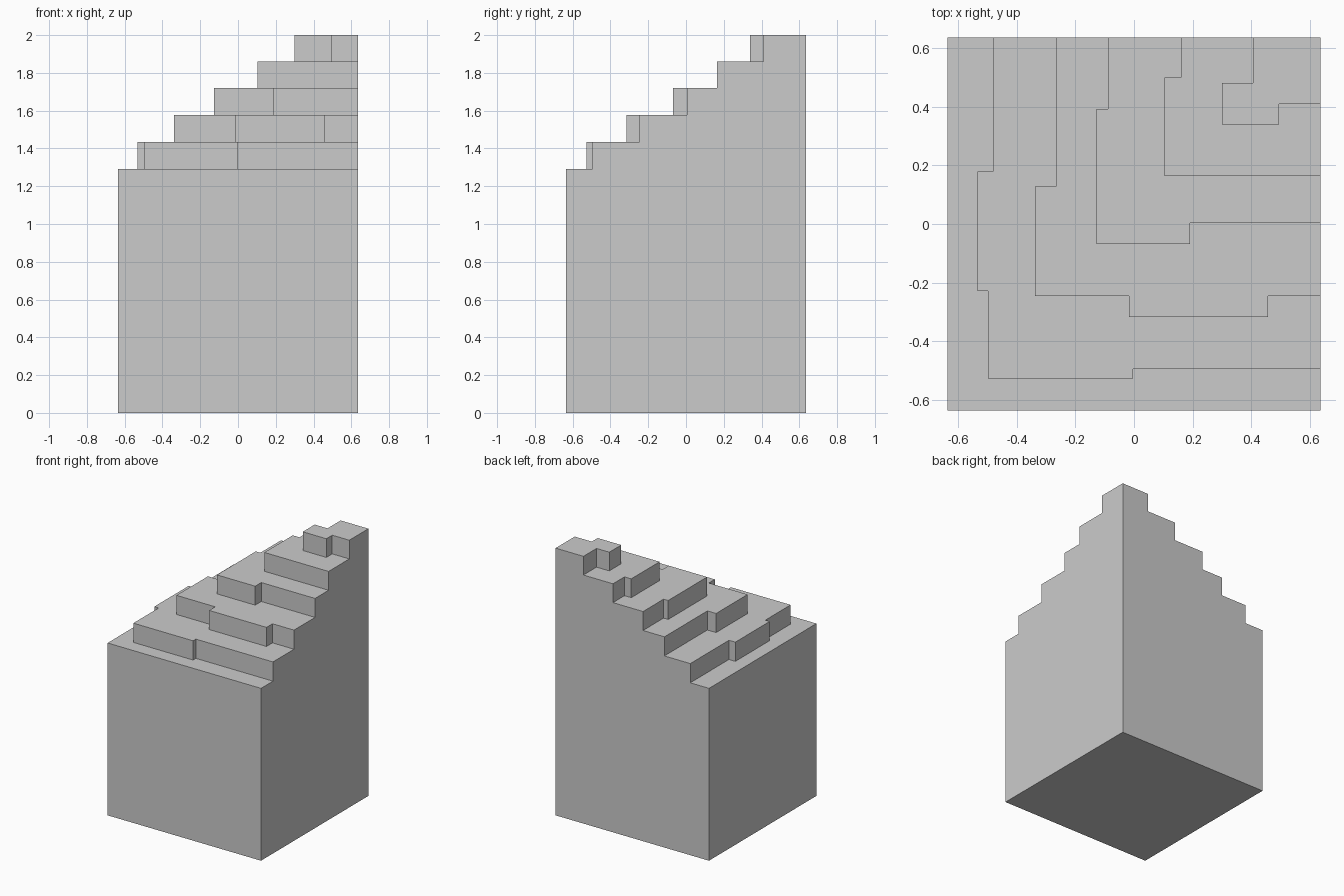
import bpy, bmesh

if "Cube" in bpy.data.objects:
    bpy.data.objects.remove(bpy.data.objects["Cube"])

H = 0.635  # half width of the square block

# Step outlines: each runs from the back edge to the right edge
outlines = [
    [(-H, H), (-H, -H), (H, -H)],
    [(-.48, H), (-.48, .178), (-.533, .178), (-.533, -.228), (-.497, -.228),
     (-.497, -.527), (-.003, -.527), (-.003, -.494), (H, -.494)],
    [(-.266, H), (-.266, .127), (-.338, .127), (-.338, -.245), (-.017, -.245),
     (-.017, -.316), (.457, -.316), (.457, -.245), (H, -.245)],
    [(-.089, H), (-.089, .392), (-.127, .392), (-.127, -.068), (.19, -.068),
     (.19, .004), (H, .004)],
    [(.16, H), (.16, .499), (.104, .499), (.104, .164), (H, .164)],
    [(.405, H), (.405, .48), (.299, .48), (.299, .339), (.494, .339),
     (.494, .409), (H, .409)],
]
levels = [0, 1.29, 1.434, 1.577, 1.719, 1.86, 2.0]

bm = bmesh.new()
cache = {}


def vert(p, z):
    key = (p[0], p[1], z)
    if key not in cache:
        cache[key] = bm.verts.new(key)
    return cache[key]


def face(verts):
    bm.faces.new(verts)


# Risers and treads
corner = [(H, H)]
for i, line in enumerate(outlines):
    low, high = levels[i], levels[i + 1]
    for a, b in zip(line, line[1:]):
        face([vert(a, low), vert(b, low), vert(b, high), vert(a, high)])
    inner = outlines[i + 1] if i + 1 < len(outlines) else corner
    face([vert(p, high) for p in line + inner[::-1]])

# Flat back and right walls with stepped tops
for end in (0, -1):
    wall = [vert(corner[0], 0)]
    for i, line in enumerate(outlines):
        wall += [vert(line[end], levels[i]), vert(line[end], levels[i + 1])]
    face(wall + [vert(corner[0], levels[-1])])

# Underside
face([vert(p, 0) for p in outlines[0] + corner])

bmesh.ops.recalc_face_normals(bm, faces=bm.faces)
mesh = bpy.data.meshes.new("stepped_block")
bm.to_mesh(mesh)
bm.free()
obj = bpy.data.objects.new("stepped_block", mesh)
bpy.context.collection.objects.link(obj)
